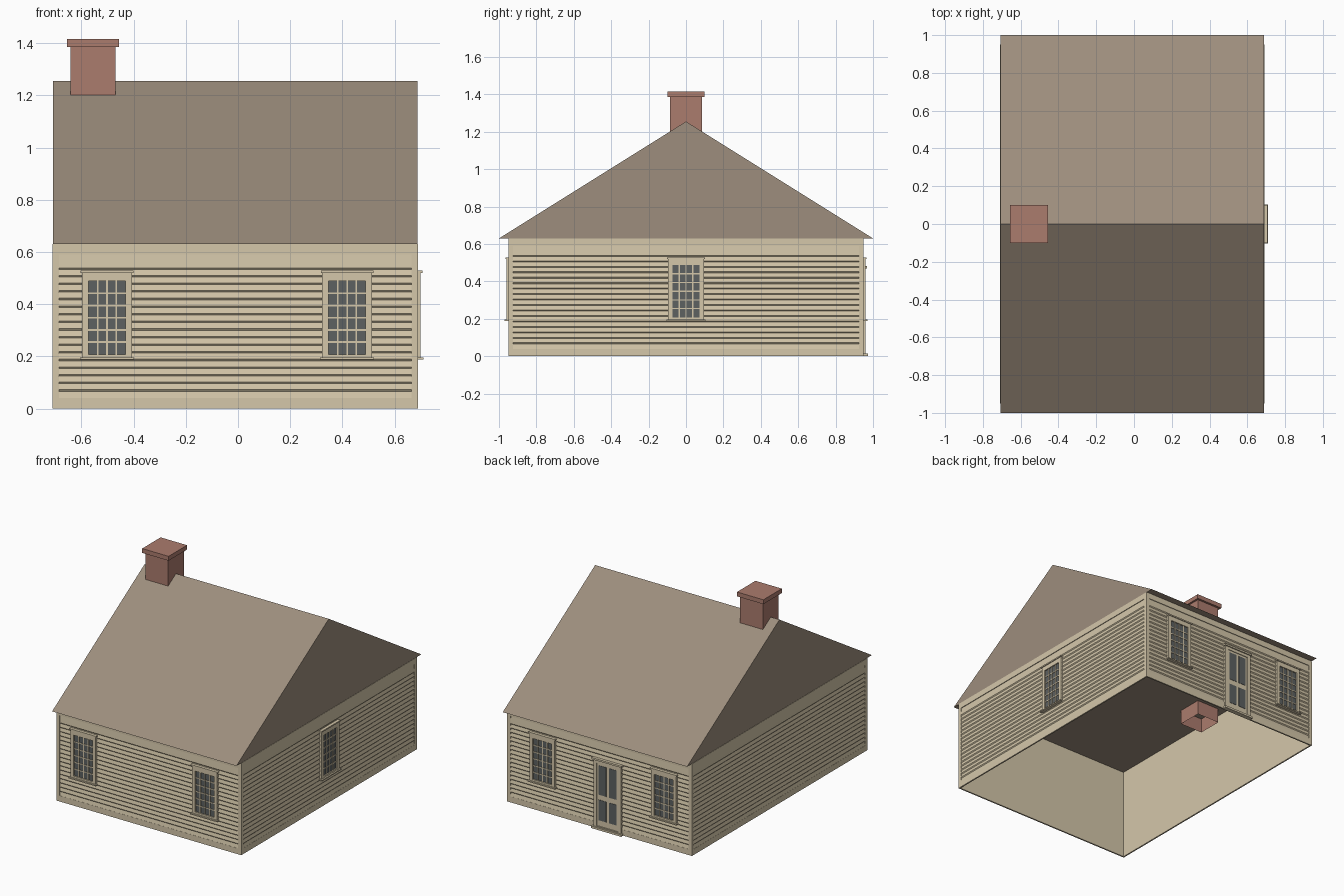
import bpy, bmesh, math
from mathutils import Matrix, Vector

cube = bpy.data.objects.get("Cube")
if cube:
    bpy.data.objects.remove(cube, do_unlink=True)


def material(name, rgb):
    m = bpy.data.materials.new(name)
    m.use_nodes = True
    m.diffuse_color = (*rgb, 1)
    m.node_tree.nodes["Principled BSDF"].inputs["Base Color"].default_value = (*rgb, 1)
    return m


TAN = material("tan_paint", (0.66, 0.57, 0.40))
ROOF = material("brown_roofing", (0.337, 0.27, 0.205))
BRICK = material("red_brick", (0.41, 0.20, 0.155))
GLASS = material("grey_glass", (0.11, 0.12, 0.12))

# Main sizes
CX = -0.01          # house centre along x
HX, HY = 0.70, 0.95  # half size of the walls
EAVE, RIDGE = 0.63, 1.255
TRIM = 0.004


def box(bm, x, y, z, mat=0):
    """Axis aligned box from three (low, high) ranges."""
    v = [bm.verts.new((a, b, c)) for a in x for b in y for c in z]
    for f in ((0, 1, 3, 2), (4, 6, 7, 5), (0, 4, 5, 1), (2, 3, 7, 6), (0, 2, 6, 4), (1, 5, 7, 3)):
        bm.faces.new([v[i] for i in f]).material_index = mat


def ring(bm, x, z, inner_x, inner_z, y):
    """Rectangular frame standing upright."""
    box(bm, (x[0], inner_x[0]), y, z)
    box(bm, (inner_x[1], x[1]), y, z)
    box(bm, inner_x, y, (z[0], inner_z[0]))
    box(bm, inner_x, y, (inner_z[1], z[1]))


def finish(bm, name, mats, matrix=Matrix(), fix=True):
    if fix:
        bmesh.ops.recalc_face_normals(bm, faces=bm.faces)
    mesh = bpy.data.meshes.new(name)
    bm.to_mesh(mesh)
    bm.free()
    for m in mats:
        mesh.materials.append(m)
    ob = bpy.data.objects.new(name, mesh)
    ob.matrix_world = matrix
    bpy.context.collection.objects.link(ob)
    return ob


def on_wall(side, u=0):
    """Placement on a wall; local -y points out of the house, u runs along it."""
    angle = {"front": 0, "right": 90, "back": 180, "left": 270}[side]
    depth = HY if side in ("front", "back") else HX
    turn = Matrix.Rotation(math.radians(angle), 4, "Z")
    return Matrix.Translation((CX, 0, 0)) @ turn @ Matrix.Translation((u, -depth, 0))


def wall(side, half):
    # Flat inner wall behind the boards
    bm = bmesh.new()
    box(bm, (-half + 0.008, half - 0.008), (0.007, 0.010), (0, EAVE))
    finish(bm, side + "_wall", [TAN], on_wall(side))

    # Corner posts, base board and frieze
    bm = bmesh.new()
    ring(bm, (-half, half), (0, EAVE), (-half + 0.025, half - 0.025), (0.04, 0.59), (0, 0.008))
    finish(bm, side + "_trim", [TAN], on_wall(side))

    # Overlapping clapboards with a sloped lower lip
    boards, pitch, low = 17, 0.0292, 0.04
    profile = [(0.001, low)]
    for k in range(1, boards + 1):
        z = low + k * pitch
        profile += [(0.006, z - 0.003), (0.001, z + 0.003)]
    profile.append((0.005, 0.59))
    bm = bmesh.new()
    edge = half - 0.025
    rows = [[bm.verts.new((x, y, z)) for x in (-edge, edge)] for y, z in profile]
    for a, b in zip(rows, rows[1:]):
        bm.faces.new((a[0], a[1], b[1], b[0]))
    finish(bm, side + "_clapboards", [TAN], on_wall(side), fix=False)


def window(name, side, u):
    bm = bmesh.new()
    gx, gz = (-0.071, 0.071), (0.208, 0.488)
    ring(bm, (-0.096, 0.096), (0.195, 0.525), gx, gz, (-0.010, 0.004))
    box(bm, (-0.103, 0.103), (-0.020, 0.004), (0.188, 0.196))
    box(bm, (-0.101, 0.101), (-0.016, 0.004), (0.519, 0.528))
    box(bm, gx, (-0.002, 0.003), gz, 1)
    # Glazing bars, four panes by six
    bar = 0.0033
    for i in range(1, 4):
        x = gx[0] + (gx[1] - gx[0]) * i / 4
        box(bm, (x - bar, x + bar), (-0.006, 0), gz)
    for j in range(1, 6):
        z = gz[0] + (gz[1] - gz[0]) * j / 6
        box(bm, gx, (-0.0055, 0), (z - bar, z + bar))
    finish(bm, name, [TAN, GLASS], on_wall(side, u))


for side, half in (("front", HX), ("back", HX), ("left", HY), ("right", HY)):
    wall(side, half)

window("front_window_a", "front", -0.492)
window("front_window_b", "front", 0.428)
window("back_window_a", "back", -0.428)
window("back_window_b", "back", 0.492)
window("right_window", "right", 0)

# Back door with four lights, casing, cap and step
bm = bmesh.new()
ring(bm, (-0.105, 0.105), (0.005, 0.475), (-0.082, 0.082), (0.02, 0.45), (-0.010, 0.004))
box(bm, (-0.114, 0.114), (-0.018, 0.004), (0.470, 0.482))
box(bm, (-0.114, 0.114), (-0.022, 0.004), (0, 0.014))
box(bm, (-0.082, 0.082), (-0.005, 0.003), (0.014, 0.45))
for x in ((-0.068, -0.010), (0.010, 0.068)):
    for z in ((0.06, 0.20), (0.235, 0.435)):
        box(bm, x, (-0.007, -0.004), z, 1)
finish(bm, "back_door", [TAN, GLASS], on_wall("back", 0.065))

# Gable roof, closed underneath as the ceiling
bm = bmesh.new()
ends = [[bm.verts.new((x, y, z)) for y, z in ((-1, EAVE), (1, EAVE), (0, RIDGE))]
        for x in (CX - HX + TRIM / 2, CX + HX - TRIM / 2)]
for e in ends:
    bm.faces.new(e)
for i in range(3):
    j = (i + 1) % 3
    bm.faces.new((ends[0][i], ends[0][j], ends[1][j], ends[1][i]))
finish(bm, "gable_roof", [ROOF])

# Chimney stack, open at the bottom below the ceiling
bm = bmesh.new()
box(bm, (-0.642, -0.470), (-0.085, 0.085), (0.53, 1.39))
bmesh.ops.recalc_face_normals(bm, faces=bm.faces)
bottom = [f for f in bm.faces if f.normal.z < -0.9]
bmesh.ops.delete(bm, geom=bottom, context="FACES")
finish(bm, "chimney_stack", [BRICK], fix=False)

bm = bmesh.new()
box(bm, (-0.656, -0.456), (-0.1, 0.1), (1.385, 1.415))
finish(bm, "chimney_cap", [BRICK])
